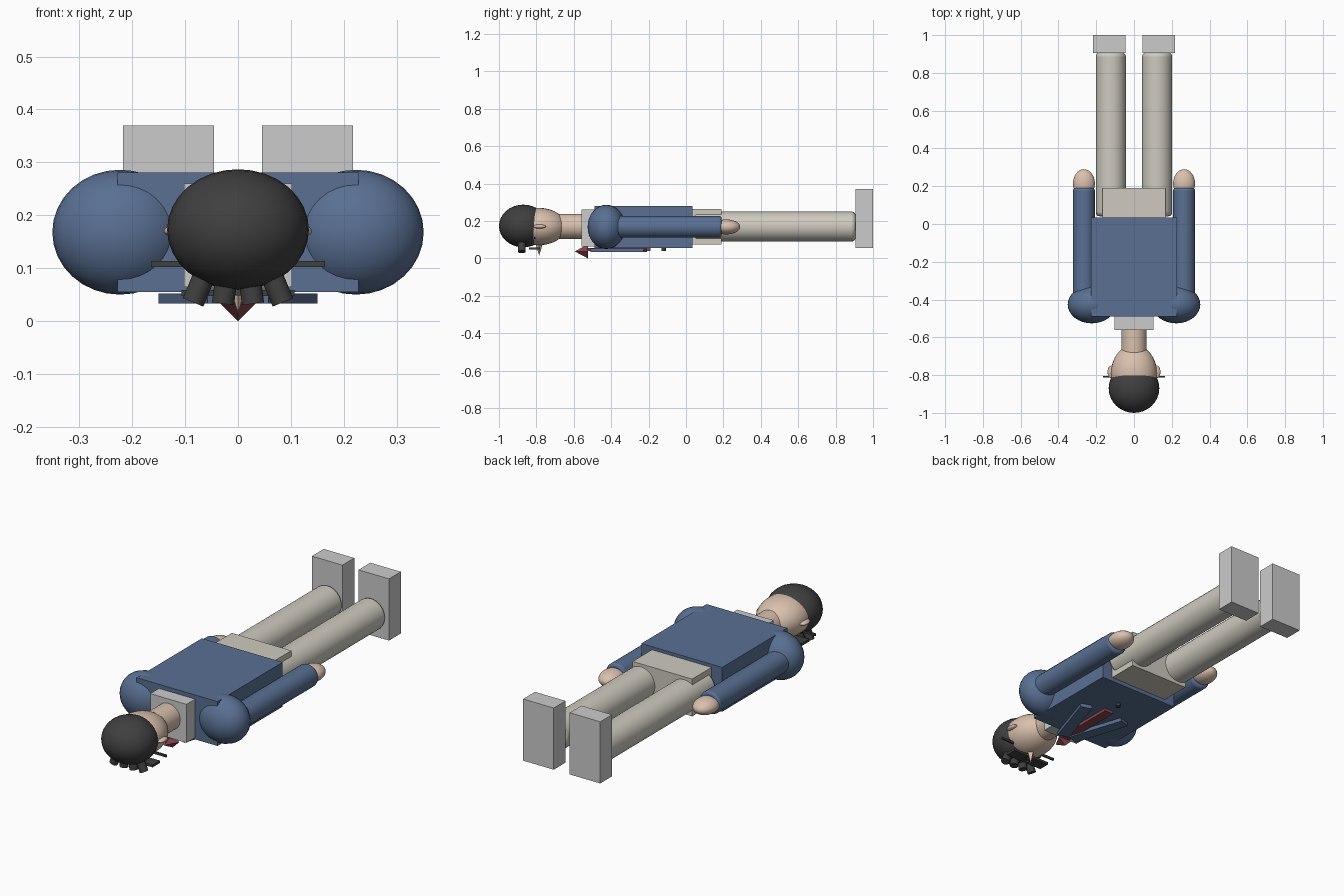
import bpy
from math import radians, pi

if "Cube" in bpy.data.objects:
    bpy.data.objects.remove(bpy.data.objects["Cube"])


def material(name, rgb):
    m = bpy.data.materials.new(name)
    m.diffuse_color = (*rgb, 1)
    m.use_nodes = True
    m.node_tree.nodes["Principled BSDF"].inputs["Base Color"].default_value = m.diffuse_color
    return m


BLUE = material("blue_cloth", (0.10, 0.16, 0.29))
SKIN = material("skin", (0.70, 0.53, 0.42))
DARK = material("dark", (0.05, 0.05, 0.05))
CREAM = material("cream_cloth", (0.62, 0.59, 0.52))
RED = material("red_cloth", (0.25, 0.06, 0.08))


def finish(name, mat, smooth=False):
    ob = bpy.context.object
    ob.name = name
    if mat:
        ob.data.materials.append(mat)
    bpy.ops.object.transform_apply(location=False, rotation=True, scale=True)
    if smooth:
        bpy.ops.object.shade_smooth_by_angle(angle=radians(35))
    return ob


def box(name, loc, size, mat=None, rz=0):
    bpy.ops.mesh.primitive_cube_add(size=1, location=loc, rotation=(0, 0, rz))
    bpy.context.object.scale = size
    return finish(name, mat)


def ball(name, loc, radii, mat):
    # poles run along the body (y)
    bpy.ops.mesh.primitive_uv_sphere_add(segments=32, ring_count=16, location=loc, rotation=(pi / 2, 0, 0))
    bpy.context.object.scale = (radii[0], radii[2], radii[1])
    return finish(name, mat, True)


def tube(name, loc, radius, length, mat, bevel=0.0, rot=(pi / 2, 0, 0)):
    bpy.ops.mesh.primitive_cylinder_add(vertices=32, radius=radius, depth=length, location=loc, rotation=rot)
    ob = finish(name, mat, True)
    if bevel:
        b = ob.modifiers.new("round_ends", 'BEVEL')
        b.width, b.segments, b.limit_method = bevel, 3, 'ANGLE'
    return ob


def spike(name, loc, radius, length, mat, rot):
    bpy.ops.mesh.primitive_cone_add(vertices=4, radius1=radius, radius2=0, depth=length, location=loc, rotation=rot)
    return finish(name, mat)


# Torso, hips, collar and neck
box("jacket", (0, -0.228, 0.168), (0.455, 0.525, 0.226), BLUE)
box("hips", (0, 0.11, 0.17), (0.336, 0.16, 0.19), CREAM)
box("shirt_collar", (0, -0.525, 0.162), (0.204, 0.07, 0.196))
tube("neck", (0, -0.60, 0.171), 0.067, 0.16, SKIN)

# Head and hair
ball("head", (0, -0.79, 0.17), (0.122, 0.15, 0.10), SKIN)
ball("hair", (0, -0.87, 0.173), (0.134, 0.13, 0.114), DARK)
spike("nose", (0, -0.785, 0.044), 0.018, 0.058, SKIN, (pi, 0, 0))

# Hair fringe locks, fanned out below the brow
for i in (-1.5, -0.5, 0.5, 1.5):
    tube("fringe_lock", (i * 0.047, -0.878, 0.07), 0.021, 0.075, DARK, rot=(0, -radians(15) * i, 0))

# Left and right parts
for s, side in ((-1, "left"), (1, "right")):
    ball(side + "_shoulder", (s * 0.223, -0.426, 0.168), (0.128, 0.10, 0.118), BLUE)
    tube(side + "_arm", (s * 0.265, -0.11, 0.168), 0.058, 0.60, BLUE, 0.012)
    ball(side + "_hand", (s * 0.265, 0.215, 0.168), (0.058, 0.075, 0.04), SKIN)
    tube(side + "_leg", (s * 0.122, 0.474, 0.17), 0.08, 0.866, CREAM, 0.02)
    box(side + "_shoe", (s * 0.131, 0.9525, 0.213), (0.172, 0.095, 0.314))
    ball(side + "_ear", (s * 0.12, -0.783, 0.17), (0.02, 0.034, 0.011), SKIN)
    box(side + "_lapel", (s * 0.075, -0.36, 0.043), (0.06, 0.30, 0.019), BLUE, -s * radians(18))
    # glasses
    box(side + "_lens", (s * 0.062, -0.81, 0.053), (0.09, 0.06, 0.012), DARK)
    box(side + "_glasses_arm", (s * 0.107, -0.808, 0.108), (0.114, 0.009, 0.011), DARK)

box("glasses_bridge", (0, -0.81, 0.053), (0.04, 0.01, 0.01), DARK)

# Tie and button
spike("tie_knot", (0, -0.56, 0.037), 0.037, 0.07, RED, (pi / 2, 0, 0))
box("tie", (0, -0.36, 0.048), (0.05, 0.34, 0.016), RED)
tube("button", (0, -0.12, 0.048), 0.012, 0.016, DARK, rot=(0, 0, 0))
